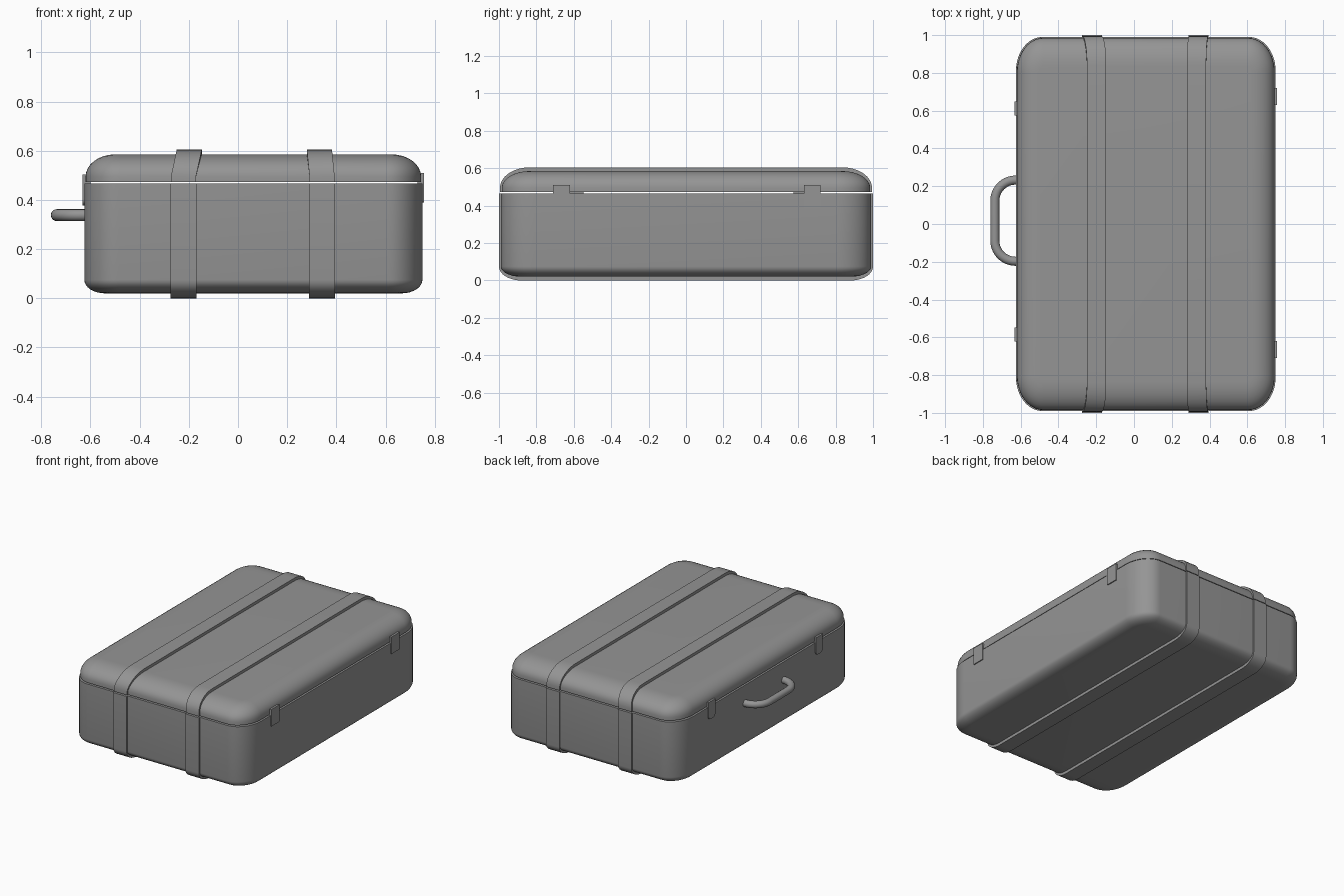
import bpy, bmesh, math

if "Cube" in bpy.data.objects:
    bpy.data.objects.remove(bpy.data.objects["Cube"])

grey = bpy.data.materials.new("plain grey")
grey.diffuse_color = (0.3, 0.3, 0.3, 1)
grey.use_nodes = True
grey.node_tree.nodes["Principled BSDF"].inputs["Base Color"].default_value = grey.diffuse_color


def finish(name, bm, angle=40):
    bmesh.ops.recalc_face_normals(bm, faces=bm.faces)
    me = bpy.data.meshes.new(name)
    bm.to_mesh(me)
    bm.free()
    ob = bpy.data.objects.new(name, me)
    bpy.context.collection.objects.link(ob)
    me.materials.append(grey)
    bpy.context.view_layer.objects.active = ob
    bpy.ops.object.select_all(action='DESELECT')
    ob.select_set(True)
    bpy.ops.object.shade_smooth_by_angle(angle=math.radians(angle))
    return ob


def loft(name, rings):
    """Skin closed rings of points and cap both ends."""
    bm = bmesh.new()
    vs = [[bm.verts.new(p) for p in r] for r in rings]
    n = len(vs[0])
    for a, b in zip(vs, vs[1:]):
        for i in range(n):
            j = (i + 1) % n
            bm.faces.new((a[i], a[j], b[j], b[i]))
    bm.faces.new(vs[0])
    bm.faces.new(vs[-1])
    return finish(name, bm)


CX = 0.0625


def ring(hx, hy, rx, ry, z, n=12):
    """Rounded rectangle with elliptical corners."""
    pts = []
    for q, (sx, sy) in enumerate(((1, 1), (-1, 1), (-1, -1), (1, -1))):
        for k in range(n + 1):
            a = (q + k / n) * math.pi / 2
            pts.append((CX + sx * (hx - rx) + rx * math.cos(a),
                        sy * (hy - ry) + ry * math.sin(a), z))
    return pts


def shell(name, hx, hy, z_seam, z_turn, z_flat, ix, iy):
    """Half of the case: straight wall, rounded edge, flat panel."""
    rings = [ring(hx, hy, 0.14, 0.18, z_seam)]
    for k in range(9):
        a = k / 8 * math.pi / 2
        dx, dy = ix * (1 - math.cos(a)), iy * (1 - math.cos(a))
        rings.append(ring(hx - dx, hy - dy, 0.14 - dx, 0.18 - dy,
                          z_turn + (z_flat - z_turn) * math.sin(a)))
    loft(name, rings)


shell("base_shell", 0.6875, 0.99, 0.466, 0.075, 0.02, 0.085, 0.11)
shell("lid_shell", 0.682, 0.985, 0.473, 0.495, 0.585, 0.12, 0.15)


def strap(name, x_end, x_flat, width, y, z_seam, z_turn, z_flat, iy):
    """Band over both ends and across the flat panel."""
    half = [(y, z_seam, x_end)]
    for k in range(9):
        a = k / 8 * math.pi / 2
        half.append((y - iy * (1 - math.cos(a)),
                     z_turn + (z_flat - z_turn) * math.sin(a),
                     x_end + (x_flat - x_end) * math.sin(a)))
    path = half + [(-p, z, x) for p, z, x in reversed(half)]
    up = 0.03 if z_flat < z_seam else -0.03
    rings = []
    for p, z, x in path:
        t = (z - z_seam) / (z_flat - z_seam)
        q, zi = p * 0.97, z + up * t
        rings.append([(x - width / 2, p, z), (x + width / 2, p, z),
                      (x + width / 2, q, zi), (x - width / 2, q, zi)])
    loft(name, rings)


# straps, split at the seam
for side, xe, xf in (("left", -0.222, -0.198), ("right", 0.342, 0.331)):
    strap("base_strap_" + side, xe, xe, 0.105, 1.0, 0.466, 0.075, 0.0, 0.12)
    strap("lid_strap_" + side, xe, xf, 0.102, 0.995, 0.473, 0.495, 0.605, 0.16)


def plate(name, x0, x1, y, w, z0, z1, r):
    """Upright plate with a rounded lower end."""
    prof = [(w / 2, z1), (-w / 2, z1)]
    for sy, start in ((-1, math.pi), (1, 1.5 * math.pi)):
        for k in range(6):
            a = start + k / 5 * math.pi / 2
            prof.append((sy * (w / 2 - r) + r * math.cos(a), z0 + r + r * math.sin(a)))
    loft(name, [[(x, y + p, z) for p, z in prof] for x in (x0, x1)])


# latches on the handle side, hinges on the other
for i, (yl, yh) in enumerate(((-0.585, -0.665), (0.612, 0.675)), 1):
    plate(f"latch_{i}", -0.632, -0.60, yl, 0.075, 0.378, 0.503, 0.025)
    plate(f"hinge_{i}", 0.73, 0.757, yh, 0.09, 0.39, 0.51, 0.004)

# handle: round bar swept along a U
path = []
R, yc, h, xo = 0.11, 0.0175, 0.215, -0.737
path.append((-0.60, yc + h, 0, 1))
for s in (1, -1):
    arc = []
    for k in range(11):
        a = k / 10 * math.pi / 2
        nx, ny = -math.sin(a), s * math.cos(a)
        arc.append((xo + R + R * nx, yc + s * (h - R) + R * ny, nx, ny))
    path += arc if s == 1 else arc[::-1]
path.append((-0.60, yc - h, 0, -1))
r = 0.024
loft("handle", [[(x + nx * r * math.cos(t), y + ny * r * math.cos(t), 0.338 + r * math.sin(t))
                 for t in (k * math.pi / 8 for k in range(16))] for x, y, nx, ny in path])
